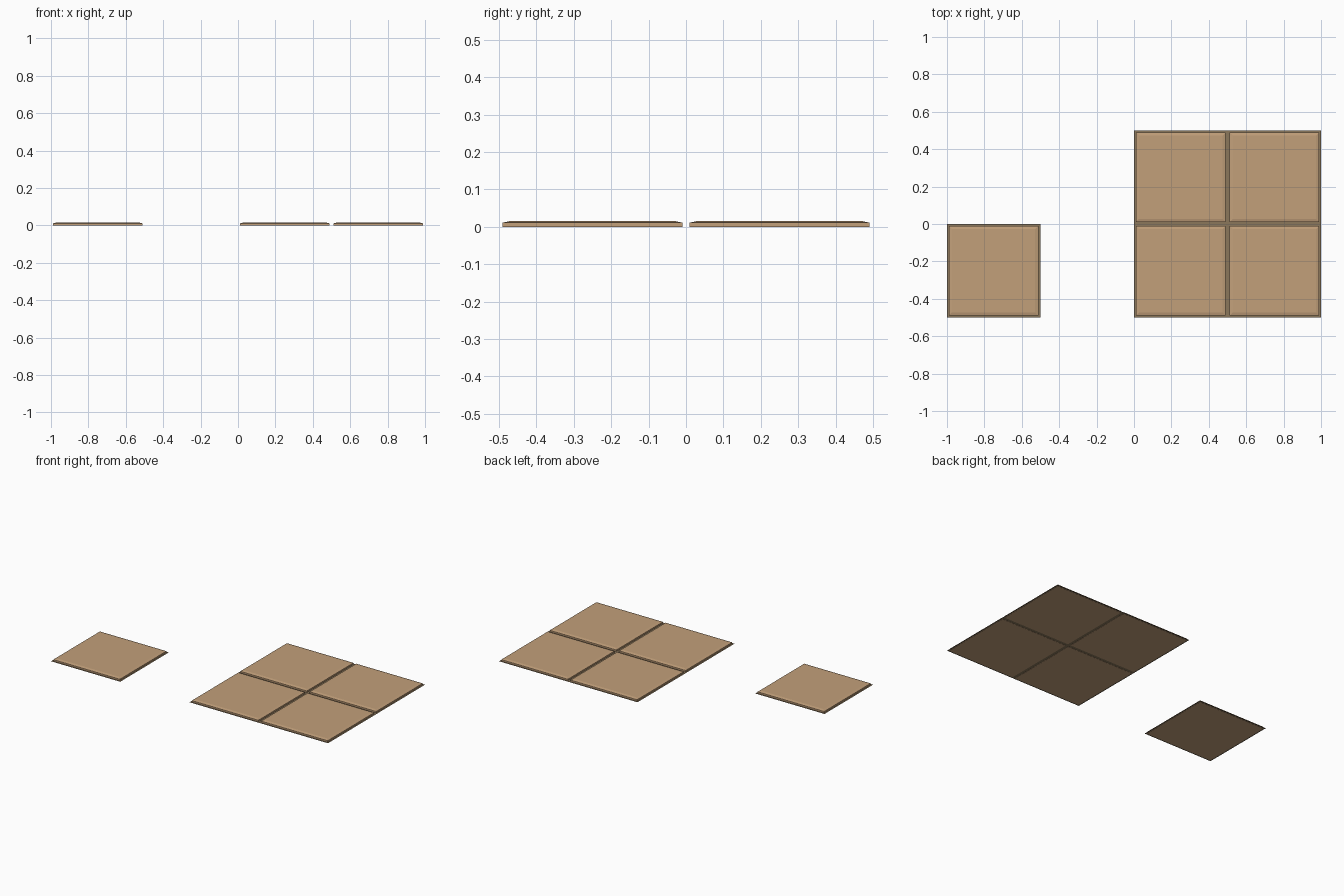
import bpy, bmesh

if "Cube" in bpy.data.objects:
    bpy.data.objects.remove(bpy.data.objects["Cube"])


def material(name, color):
    m = bpy.data.materials.new(name)
    m.diffuse_color = (*color, 1)
    m.use_nodes = True
    m.node_tree.nodes["Principled BSDF"].inputs["Base Color"].default_value = m.diffuse_color
    return m


tan = material("tan_stone", (0.54, 0.35, 0.195))
grout_mat = material("brown_grout", (0.26, 0.185, 0.105))


def stack(name, rings, x, y, mat):
    """Square rings (half size, height) joined from bottom to top and capped."""
    bm = bmesh.new()
    loops = [[bm.verts.new((sx * h, sy * h, z))
              for sx, sy in ((-1, -1), (1, -1), (1, 1), (-1, 1))]
             for h, z in rings]
    for a, b in zip(loops, loops[1:]):
        for i in range(4):
            j = (i + 1) % 4
            bm.faces.new((a[i], a[j], b[j], b[i]))
    bm.faces.new(loops[-1])
    if len(loops) > 1:
        bm.faces.new(loops[0][::-1])
    mesh = bpy.data.meshes.new(name)
    bm.to_mesh(mesh)
    bm.free()
    mesh.materials.append(mat)
    ob = bpy.data.objects.new(name, mesh)
    ob.location = (x, y, 0)
    bpy.context.collection.objects.link(ob)


# One loose tile on the left, a two by two block on the right
centres = [(-0.75, -0.25)] + [(x, y) for x in (0.25, 0.75) for y in (-0.25, 0.25)]
for n, (x, y) in enumerate(centres, 1):
    # Thin grout sheet under each tile
    stack(f"grout_{n}", [(0.25, 0.001)], x, y, grout_mat)
    # Slab with a shallow chamfer around the top
    stack(f"floor_tile_{n}", [(0.24, 0), (0.24, 0.011), (0.222, 0.015)], x, y, tan)
